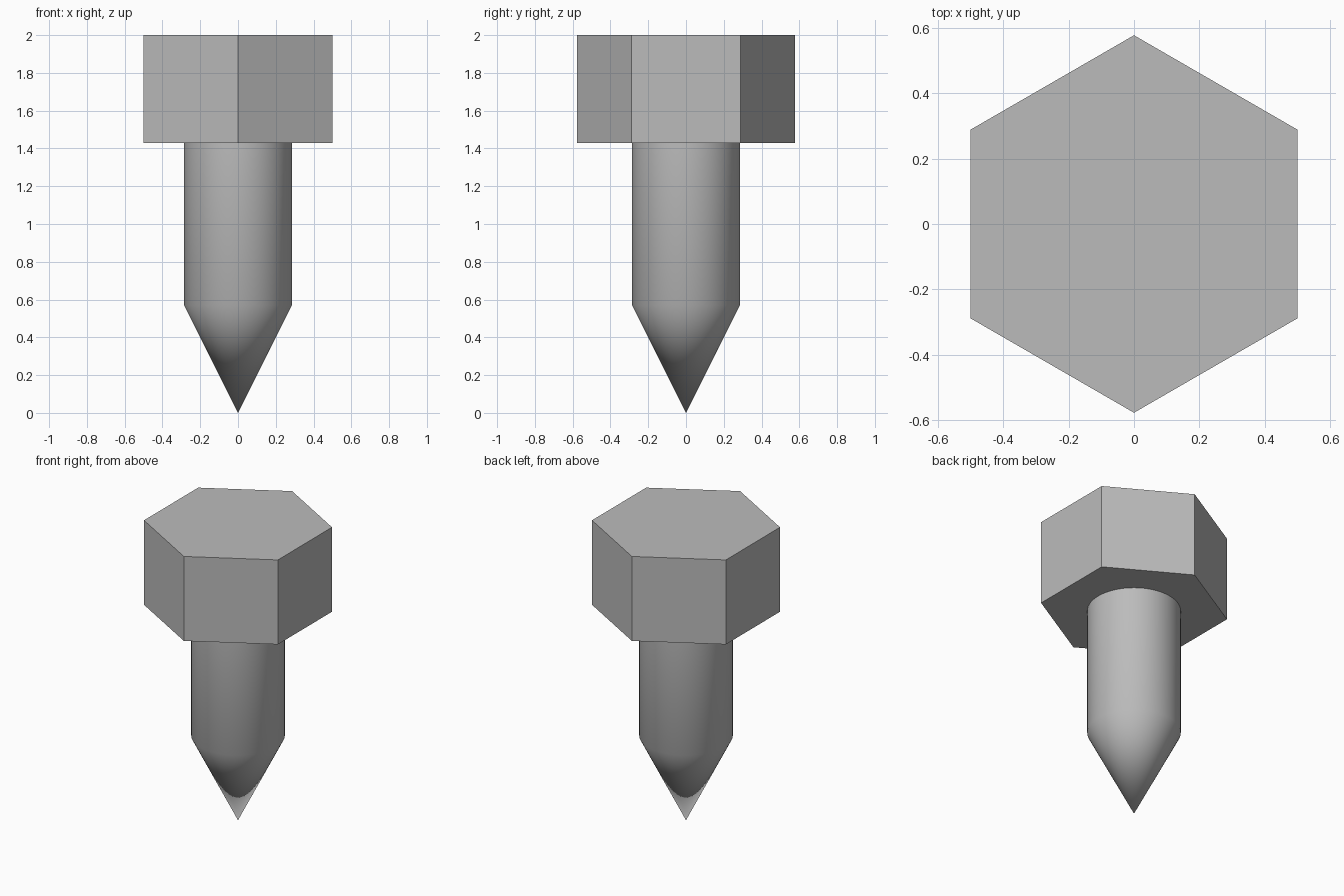
import bpy, bmesh
from math import sin, cos, pi, radians

cube = bpy.data.objects.get("Cube")
if cube:
    bpy.data.objects.remove(cube, do_unlink=True)

steel = bpy.data.materials.new("grey_steel")
steel.use_nodes = True
colour = (0.5, 0.5, 0.5, 1)
steel.diffuse_color = colour
steel.node_tree.nodes["Principled BSDF"].inputs["Base Color"].default_value = colour


def turned_part(name, sides, profile):
    """Join rings of (radius, height), bottom to top; radius 0 makes a point."""
    bm = bmesh.new()
    rings = []
    for r, z in profile:
        count = sides if r else 1
        angles = [pi / 2 + 2 * pi * i / sides for i in range(count)]
        rings.append([bm.verts.new((r * cos(a), r * sin(a), z)) for a in angles])
    for low, high in zip(rings, rings[1:]):
        for i in range(sides):
            j = (i + 1) % sides
            if len(low) == 1:
                bm.faces.new((low[0], high[j], high[i]))
            else:
                bm.faces.new((low[i], low[j], high[j], high[i]))
    for ring in (rings[0], rings[-1]):
        if len(ring) > 1:
            bm.faces.new(ring)
    bmesh.ops.recalc_face_normals(bm, faces=bm.faces)
    mesh = bpy.data.meshes.new(name)
    bm.to_mesh(mesh)
    bm.free()
    mesh.materials.append(steel)
    obj = bpy.data.objects.new(name, mesh)
    bpy.context.collection.objects.link(obj)
    return obj


# Hexagonal head with corners to the front and back
HEAD_BASE = 1.43
turned_part("hex_head", 6, [(0.577, HEAD_BASE), (0.577, 2.0)])

# Round shank running into a conical tip
shank = turned_part("pointed_shank", 64, [(0, 0), (0.286, 0.571), (0.286, HEAD_BASE)])
bpy.ops.object.select_all(action="DESELECT")
shank.select_set(True)
bpy.context.view_layer.objects.active = shank
bpy.ops.object.shade_smooth_by_angle(angle=radians(30))
